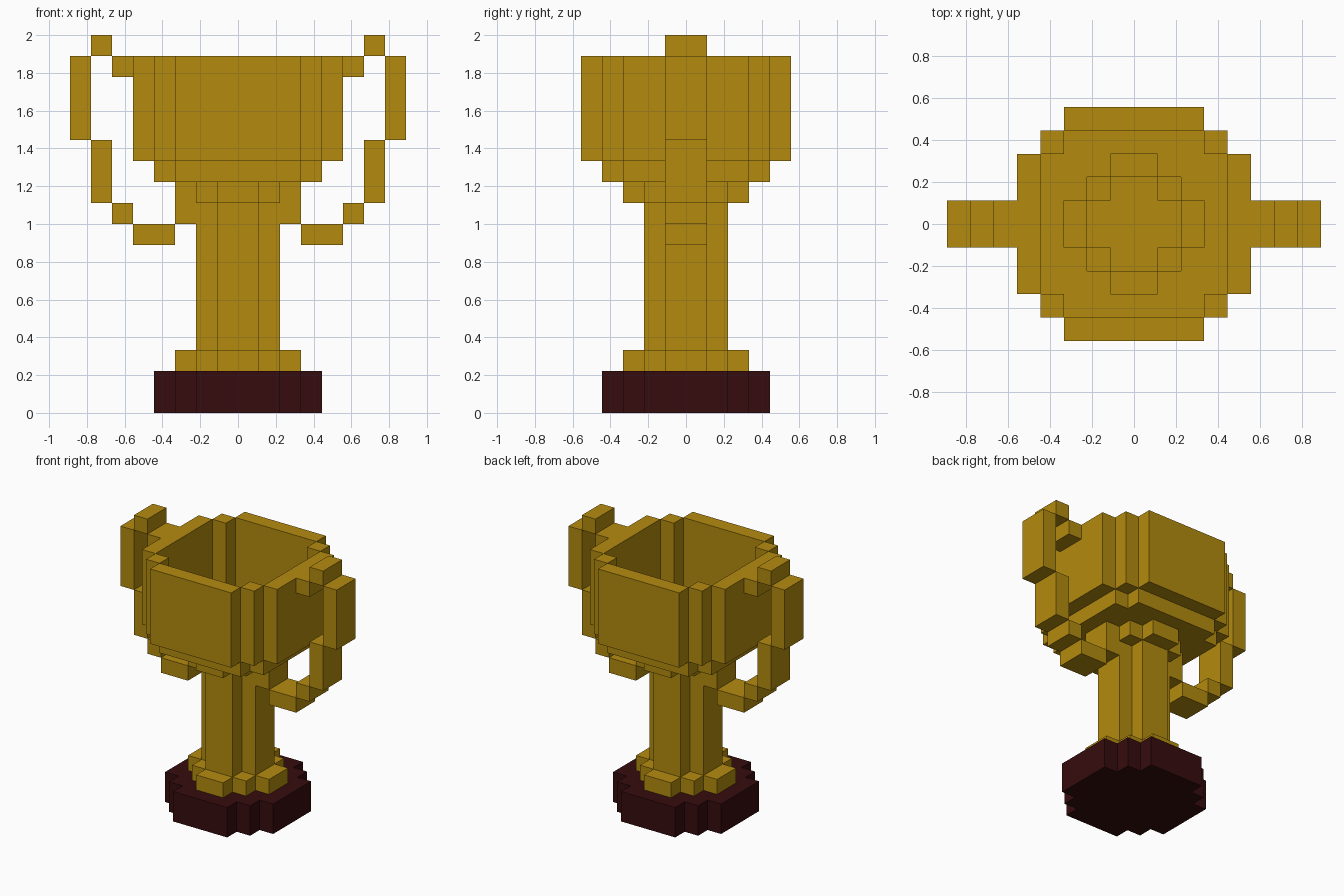
import bpy
import bmesh
from mathutils import Matrix, Vector

cube = bpy.data.objects.get("Cube")
if cube:
    bpy.data.objects.remove(cube, do_unlink=True)

U = 2 / 18  # size of one block


def material(name, rgb):
    mat = bpy.data.materials.new(name)
    mat.use_nodes = True
    mat.diffuse_color = (*rgb, 1)
    mat.node_tree.nodes["Principled BSDF"].inputs["Base Color"].default_value = (*rgb, 1)
    return mat


gold = material("gold", (0.456, 0.258, 0.0045))
dark_wood = material("dark_wood", (0.037, 0.0037, 0.0044))


def finish(name, bm, mat):
    mesh = bpy.data.meshes.new(name)
    bm.to_mesh(mesh)
    bm.free()
    mesh.materials.append(mat)
    obj = bpy.data.objects.new(name, mesh)
    bpy.context.collection.objects.link(obj)
    return obj


def inside(plan, i, j):
    """plan holds the half width of each row, counted outward from the centre."""
    col = i if i >= 0 else -i - 1
    row = j if j >= 0 else -j - 1
    return row < len(plan) and col < plan[row]


def stepped_layer(name, plan, z0, z1, mat, hole=()):
    """Stepped round slab, with an optional stepped opening."""
    bm = bmesh.new()
    reach = range(-max(plan), max(plan))
    cells = {(i, j) for i in reach for j in reach
             if inside(plan, i, j) and not inside(hole, i, j)}

    def quad(*points):
        bm.faces.new([bm.verts.new(Vector(p) * U) for p in points])

    for i, j in cells:
        ring = [(i, j), (i + 1, j), (i + 1, j + 1), (i, j + 1)]
        quad(*[(x, y, z1) for x, y in ring])
        quad(*[(x, y, z0) for x, y in reversed(ring)])
        sides = [(i, j - 1), (i + 1, j), (i, j + 1), (i - 1, j)]
        for k, neighbour in enumerate(sides):
            if neighbour not in cells:
                a, b = ring[k], ring[(k + 1) % 4]
                quad((*a, z0), (*b, z0), (*b, z1), (*a, z1))
    bmesh.ops.remove_doubles(bm, verts=bm.verts, dist=0.001)
    return finish(name, bm, mat)


# Plinth, foot and stem
stepped_layer("plinth", [4, 4, 3, 2], 0, 2, dark_wood)
stepped_layer("foot", [3, 2, 1], 2, 3, gold)
stepped_layer("stem", [2, 1], 3, 10, gold)

# Hollow cup, widening upward
stepped_layer("cup_collar", [3, 2, 1], 10, 11, gold, hole=[2, 1])
stepped_layer("cup_bottom", [4, 4, 4, 3], 11, 12, gold, hole=[3, 2, 1])
stepped_layer("cup_wall", [5, 5, 5, 4, 3], 12, 17, gold, hole=[4, 4, 4, 3])

# Handles: blocks as x start, x end, z start, z end
HANDLE = [(2, 3, 9, 10), (3, 5, 8, 9), (5, 6, 9, 10), (6, 7, 10, 13),
          (7, 8, 13, 17), (6, 7, 17, 18), (5, 6, 16, 17)]
for name, side in (("left_handle", 1), ("right_handle", -1)):
    bm = bmesh.new()
    for x0, x1, z0, z1 in HANDLE:
        centre = Vector((side * (x0 + x1) / 2, 0, (z0 + z1) / 2)) * U
        size = Vector((x1 - x0, 2, z1 - z0)) * U
        bmesh.ops.create_cube(
            bm, size=1, matrix=Matrix.Translation(centre) @ Matrix.Diagonal((*size, 1)))
    finish(name, bm, gold)
